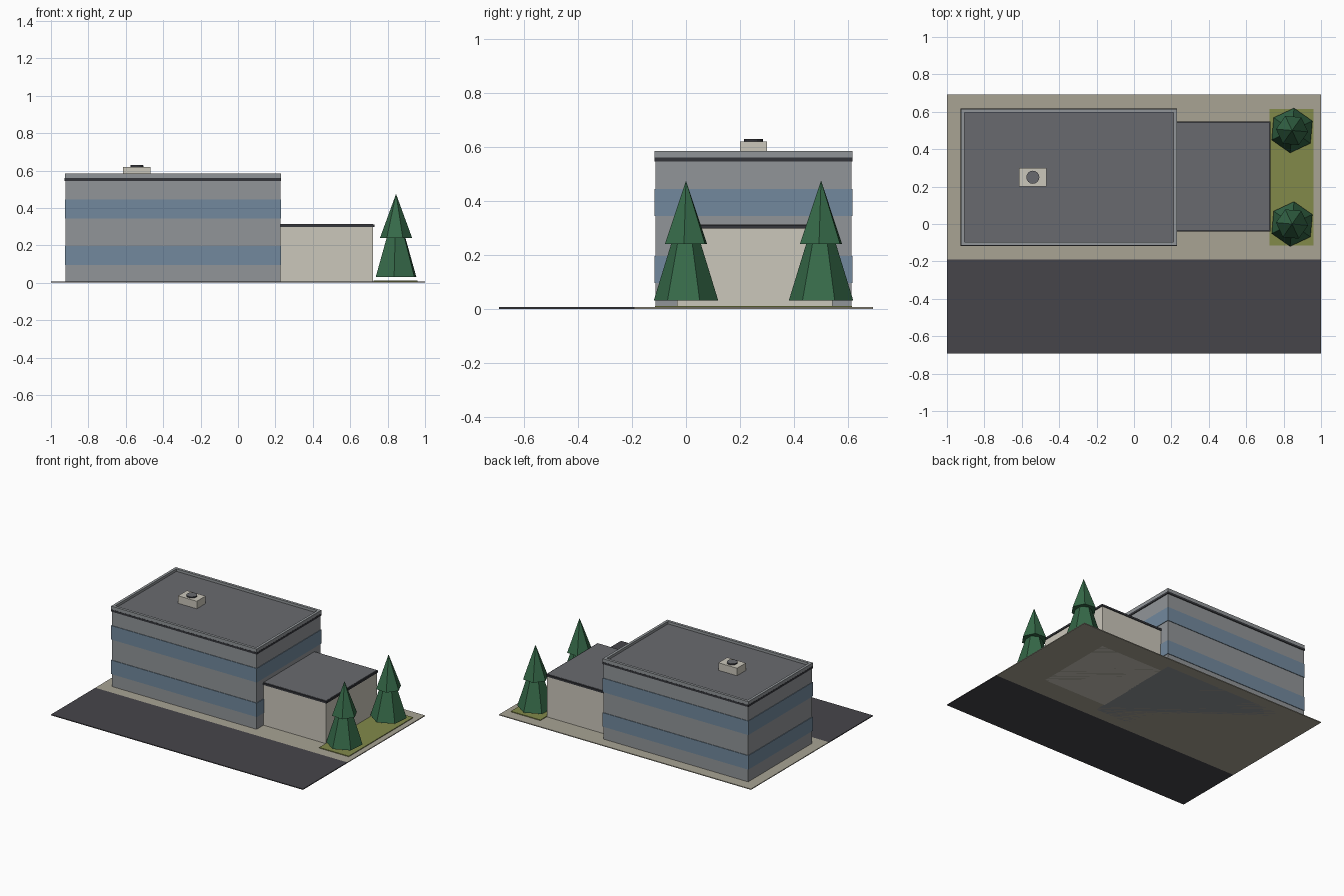
import bpy, bmesh, math
from mathutils import Matrix

if "Cube" in bpy.data.objects:
    bpy.data.objects.remove(bpy.data.objects["Cube"])


def material(name, r, g, b):
    lin = lambda c: (c / 255 / 12.92) if c < 11 else ((c / 255 + 0.055) / 1.055) ** 2.4
    m = bpy.data.materials.new(name)
    m.diffuse_color = (lin(r), lin(g), lin(b), 1)
    m.use_nodes = True
    m.node_tree.nodes["Principled BSDF"].inputs["Base Color"].default_value = m.diffuse_color
    return m


SAND = material("sand paving", 168, 163, 148)
ROAD = material("asphalt", 70, 69, 74)
WALL = material("grey wall", 145, 149, 152)
GLASS = material("blue window", 114, 137, 157)
TRIM = material("dark trim", 52, 53, 58)
ROOF = material("roof grey", 105, 106, 111)
BEIGE = material("beige wall", 203, 199, 187)
GRASS = material("grass", 130, 138, 74)
LEAF = material("fir green", 54, 106, 73)


def finish(name, bm, mat):
    me = bpy.data.meshes.new(name)
    bm.to_mesh(me)
    bm.free()
    me.materials.append(mat)
    ob = bpy.data.objects.new(name, me)
    bpy.context.collection.objects.link(ob)
    return ob


def box(name, mat, x, y, z):
    bm = bmesh.new()
    size = [b - a for a, b in (x, y, z)]
    mid = [(a + b) / 2 for a, b in (x, y, z)]
    bmesh.ops.create_cube(bm, size=1, matrix=Matrix.Translation(mid) @ Matrix.Diagonal((*size, 1)))
    return finish(name, bm, mat)


def cone(name, mat, sides, r1, r2, z0, z1, x, y, turn=0):
    bm = bmesh.new()
    place = Matrix.Translation((x, y, (z0 + z1) / 2)) @ Matrix.Rotation(math.radians(turn), 4, 'Z')
    bmesh.ops.create_cone(bm, cap_ends=True, segments=sides, radius1=r1, radius2=r2,
                          depth=z1 - z0, matrix=place)
    return finish(name, bm, mat)


def grown(span, d):
    return (span[0] - d, span[1] + d)


# Ground
box("paving", SAND, (-1, 1), (-0.19, 0.692), (0, 0.006))
box("road", ROAD, (-1, 1), (-0.692, -0.19), (0, 0.006))
box("lawn", GRASS, (0.725, 0.96), (-0.115, 0.615), (0.004, 0.011))

# Main block with window bands
MX, MY = (-0.922, 0.226), (-0.112, 0.612)
box("main_block", WALL, MX, MY, (0, 0.55))
for i, z in enumerate((0.096, 0.344)):
    box(f"window_band_{i + 1}", GLASS, grown(MX, 0.004), grown(MY, 0.004), (z, z + 0.1))
box("main_cornice", TRIM, grown(MX, 0.005), grown(MY, 0.005), (0.545, 0.56))
box("main_roof", ROOF, grown(MX, -0.01), grown(MY, -0.01), (0.555, 0.566))

# Parapet: four walls around the roof
PX, PY, T = grown(MX, 0.004), grown(MY, 0.004), 0.019
for side, y in (("front", (PY[0], PY[0] + T)), ("back", (PY[1] - T, PY[1]))):
    box(f"parapet_{side}", WALL, PX, y, (0.56, 0.584))
for side, x in (("left", (PX[0], PX[0] + T)), ("right", (PX[1] - T, PX[1]))):
    box(f"parapet_{side}", WALL, x, (PY[0] + T, PY[1] - T), (0.56, 0.584))

# Rooftop unit
box("roof_unit", BEIGE, (-0.615, -0.467), (0.2, 0.3), (0.56, 0.62))
cone("roof_fan", TRIM, 16, 0.035, 0.035, 0.62, 0.628, -0.541, 0.25)
cone("fan_cover", ROOF, 16, 0.034, 0.034, 0.627, 0.629, -0.541, 0.25)

# Annex
AX, AY = (0.22, 0.723), (-0.034, 0.543)
box("annex", BEIGE, AX, AY, (0, 0.3))
box("annex_cornice", TRIM, (0.22, 0.729), grown(AY, 0.005), (0.297, 0.311))
box("annex_roof", ROOF, (0.22, 0.721), grown(AY, -0.003), (0.305, 0.313))

# Fir trees
for i, y in enumerate((0.0, 0.5)):
    cone(f"fir_lower_{i + 1}", LEAF, 6, 0.12, 0, 0.03, 0.42, 0.845, y, -5)
    cone(f"fir_upper_{i + 1}", LEAF, 6, 0.086, 0, 0.24, 0.475, 0.845, y, 25)
